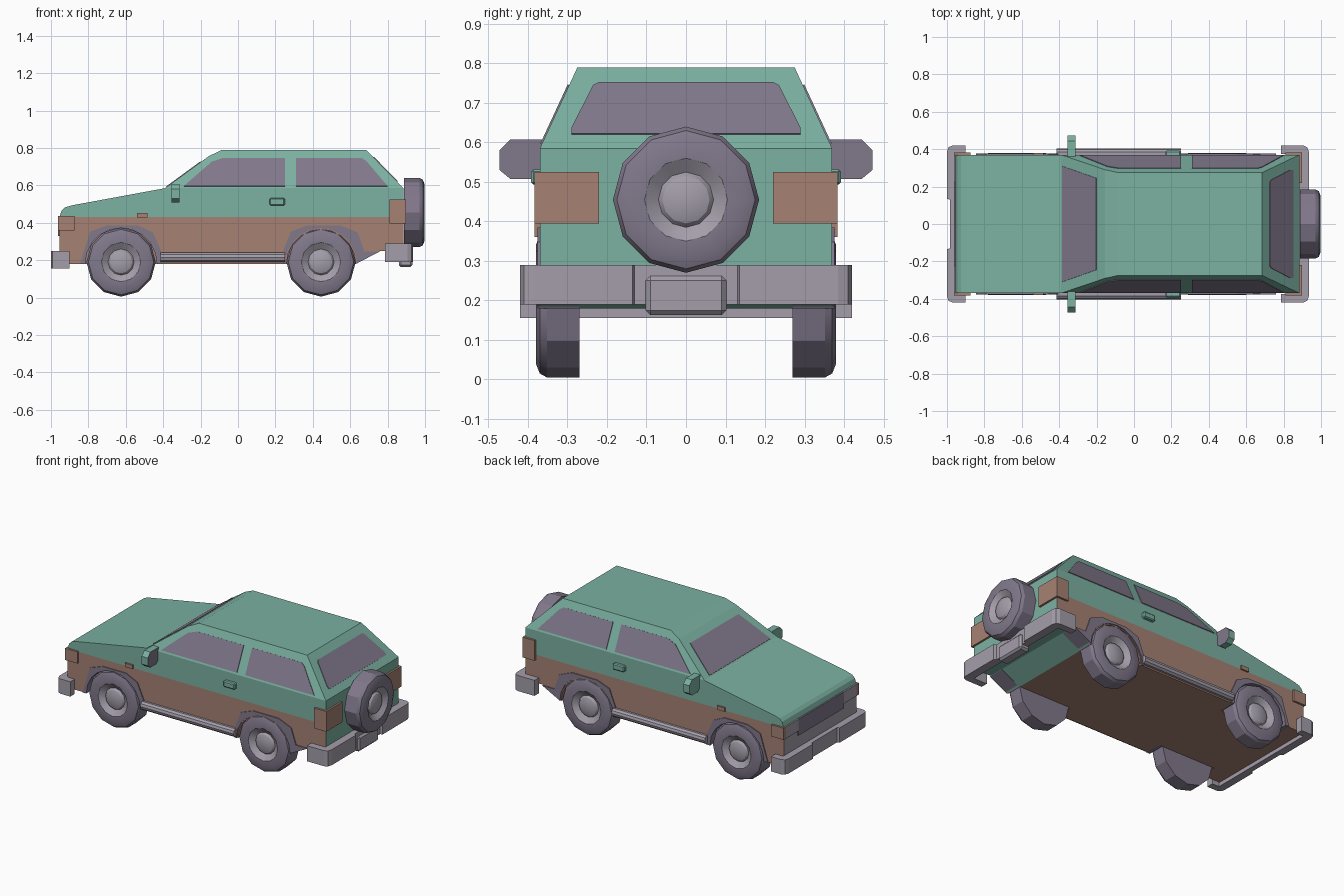
import bpy, bmesh, math
from mathutils import Vector

if "Cube" in bpy.data.objects:
    bpy.data.objects.remove(bpy.data.objects["Cube"])


def material(name, rgb):
    m = bpy.data.materials.new(name)
    m.use_nodes = True
    col = (*rgb, 1)
    m.diffuse_color = col
    m.node_tree.nodes["Principled BSDF"].inputs["Base Color"].default_value = col
    return m


GREEN = material("green paint", (0.2, 0.44, 0.36))
BROWN = material("brown trim", (0.38, 0.22, 0.17))
LILAC = material("dark lilac", (0.22, 0.19, 0.26))
GREY = material("light grey", (0.37, 0.34, 0.40))


def finish(bm, name, mats, smooth=None):
    bmesh.ops.recalc_face_normals(bm, faces=bm.faces)
    mesh = bpy.data.meshes.new(name)
    bm.to_mesh(mesh)
    bm.free()
    for m in mats:
        mesh.materials.append(m)
    ob = bpy.data.objects.new(name, mesh)
    bpy.context.collection.objects.link(ob)
    if smooth:
        bpy.ops.object.select_all(action='DESELECT')
        ob.select_set(True)
        bpy.context.view_layer.objects.active = ob
        bpy.ops.object.shade_smooth_by_angle(angle=math.radians(smooth))
    return ob


def prism(name, pts, axis, a, b, mats, rule=None, bevel=0, shape=None):
    """Extrude a flat outline along an axis from a to b."""
    place = {'x': lambda p, t: (t, p[0], p[1]),
             'y': lambda p, t: (p[0], t, p[1]),
             'z': lambda p, t: (p[0], p[1], t)}[axis]
    bm = bmesh.new()
    ends = [[bm.verts.new(place(p, t)) for p in pts] for t in (a, b)]
    bm.faces.new(ends[0])
    bm.faces.new(ends[1])
    n = len(pts)
    for i in range(n):
        j = (i + 1) % n
        bm.faces.new((ends[0][i], ends[0][j], ends[1][j], ends[1][i]))
    if shape:
        for v in bm.verts:
            v.co = shape(v.co)
    if bevel:
        bmesh.ops.bevel(bm, geom=bm.edges[:], offset=bevel, segments=1, affect='EDGES')
    bmesh.ops.recalc_face_normals(bm, faces=bm.faces)
    bm.normal_update()
    if rule:
        for f in bm.faces:
            f.material_index = rule(f.calc_center_median(), f.normal)
    return finish(bm, name, mats)


def box(name, x, y, z, mat, bevel=0):
    pts = [(x[0], z[0]), (x[1], z[0]), (x[1], z[1]), (x[0], z[1])]
    return prism(name, pts, 'y', y[0], y[1], [mat], bevel=bevel)


def plate(name, pts, mat, thick=0.004):
    """Thin panel laid on the outside of the cabin."""
    bm = bmesh.new()
    face = bm.faces.new([bm.verts.new(p) for p in pts])
    bm.normal_update()
    n = face.normal.copy()
    if n.dot(face.calc_center_median() - Vector((0.2, 0, 0.6))) < 0:
        n = -n
    new = bmesh.ops.extrude_face_region(bm, geom=[face], use_keep_orig=True)["geom"]
    for v in new:
        if isinstance(v, bmesh.types.BMVert):
            v.co += n * thick
    return finish(bm, name, [mat])


def arch(cx, r):
    return [(cx - r * math.cos(math.pi * i / 10), 0.18 + r * math.sin(math.pi * i / 10))
            for i in range(11)]


AXLES = (-0.625, 0.444)
SIDES = (("right", -1), ("left", 1))


# Lower body: solid core and side slabs with wheel openings
def lower_colour(c, n):
    if abs(n.y) > 0.5:
        return 0
    if c.x > 0.69:
        return 1
    return 2 if c.x < -0.9 and n.x < -0.9 else 0


start = [(-0.955, 0.43), (-0.955, 0.18)]
end = [(0.63, 0.18), (0.76, 0.25), (0.885, 0.25), (0.885, 0.43)]
wells = arch(AXLES[0], 0.2) + arch(AXLES[1], 0.185)
paints = [BROWN, GREEN, GREY]
prism("lower_body_core", start + end, 'y', -0.265, 0.265, paints, lower_colour)
for side, s in SIDES:
    prism(side + "_lower_side", start + wells + end, 'y', s * 0.265, s * 0.37,
          paints, lower_colour)

# Upper body with bonnet
prism("upper_body", [(-0.955, 0.43), (-0.943, 0.465), (-0.925, 0.482), (-0.89, 0.493),
                     (-0.39, 0.585), (0.885, 0.585), (0.885, 0.43)], 'y', -0.37, 0.37, [GREEN])


# Cabin leaning inwards to the roof
def lean(z):
    return 0.37 - (z - 0.585) * 0.095 / 0.205


prism("cabin", [(-0.39, 0.585), (-0.155, 0.757), (-0.085, 0.79), (0.685, 0.79), (0.885, 0.585)],
      'y', -1, 1, [GREEN], shape=lambda c: Vector((c.x, c.y * lean(c.z), c.z)))

# Windows
front_win = [(-0.29, 0.595), (-0.14, 0.725), (-0.08, 0.745), (0.25, 0.745), (0.25, 0.595)]
rear_win = [(0.31, 0.595), (0.31, 0.745), (0.66, 0.745), (0.685, 0.73), (0.8, 0.595)]
for side, s in SIDES:
    for part, outline in (("front", front_win), ("rear", rear_win)):
        plate(f"{side}_{part}_window", [(x, s * lean(z), z) for x, z in outline], LILAC)


def both(half):
    return half + [(-y, t) for y, t in reversed(half)]


plate("windscreen", [(x, y, 0.585 + (x + 0.39) * 0.172 / 0.235)
                     for y, x in both([(0.31, -0.383), (0.245, -0.2)])], LILAC)
plate("tailgate_window", [(0.885 - (z - 0.585) * 0.2 / 0.205, y, z) for y, z in
                          both([(0.29, 0.62), (0.29, 0.635), (0.235, 0.743), (0.22, 0.75)])], LILAC)

# Wheel arch flares
flares = {
    "front": [(-0.407, 0.18), (-0.407, 0.24), (-0.455, 0.348), (-0.535, 0.385),
              (-0.70, 0.385), (-0.79, 0.353), (-0.845, 0.18)],
    "rear": [(0.639, 0.185), (0.76, 0.247), (0.675, 0.247), (0.64, 0.348), (0.55, 0.385),
             (0.37, 0.385), (0.283, 0.353), (0.24, 0.245), (0.24, 0.18)]}
for (part, outer), cx in zip(flares.items(), AXLES):
    for side, s in SIDES:
        prism(f"{side}_{part}_flare", arch(cx, 0.192) + outer, 'y', s * 0.27, s * 0.376, [LILAC])


# Wheels turned from a profile of (radius, depth, material)
def wheel(name, centre, out):
    rings = [(0.185, 0, 0), (0.185, 0.082, 0), (0.175, 0.1, 0), (0.15, 0.11, 0),
             (0.105, 0.11, 0), (0.07, 0.085, 1), (0.06, 0.097, 1), (0.035, 0.106, 1)]
    out, up = Vector(out), Vector((0, 0, 1))
    across = out.cross(up)
    bm = bmesh.new()
    n = 12
    loops = []
    for r, t, _ in rings:
        loops.append([bm.verts.new(Vector(centre) + out * t + r * (
            up * math.cos(math.tau * i / n) + across * math.sin(math.tau * i / n)))
            for i in range(n)])
    for k in range(1, len(rings)):
        for i in range(n):
            j = (i + 1) % n
            f = bm.faces.new((loops[k - 1][i], loops[k - 1][j], loops[k][j], loops[k][i]))
            f.material_index = rings[k][2]
    bm.faces.new(loops[0])
    bm.faces.new(loops[-1]).material_index = 1
    finish(bm, name, [LILAC, GREY], smooth=28)


for part, cx in zip(("front", "rear"), AXLES):
    for side, s in SIDES:
        wheel(f"{side}_{part}_wheel", (cx, s * 0.27, 0.19), (0, s, 0))
wheel("spare_wheel", (0.888, 0, 0.455), (1, 0, 0))


# Wrap-around bumpers with a shallow centre recess
def bumper(name, s, tip, wrap, inner, z):
    half = [(inner, 0.375), (wrap, 0.375), (wrap, 0.42), (tip - 0.03, 0.42),
            (tip - 0.008, 0.41), (tip, 0.385), (tip, 0.135), (tip - 0.015, 0.13)]
    pts = [(s * x, y) for x, y in half]
    pts += [(x, -y) for x, y in reversed(pts)]
    prism(name, pts, 'z', z[0], z[1], [GREY])


bumper("front_bumper", -1, 1.0, 0.9, 0.95, (0.155, 0.25))
bumper("rear_bumper", 1, 0.935, 0.785, 0.88, (0.19, 0.29))
box("rear_step", (0.86, 0.933), (-0.102, 0.102), (0.163, 0.262), GREY, 0.012)

# Grille, lamps, mirrors, handles and side bars
box("grille", (-0.963, -0.94), (-0.23, 0.23), (0.33, 0.435), LILAC)
for side, s in SIDES:
    box(side + "_headlamp", (-0.963, -0.94), (s * 0.23, s * 0.36), (0.36, 0.435), GREY)
    box(side + "_corner_lamp", (-0.963, -0.875), (s * 0.355, s * 0.383), (0.36, 0.435), BROWN)
    box(side + "_tail_lamp", (0.81, 0.897), (s * 0.22, s * 0.383), (0.395, 0.525), BROWN)
    box(side + "_marker", (-0.54, -0.485), (s * 0.36, s * 0.38), (0.427, 0.452), BROWN)
    box(side + "_door_handle", (0.168, 0.25), (s * 0.36, s * 0.392), (0.493, 0.532), GREEN, 0.006)
    prism(side + "_mirror", [(s * y, z) for y, z in (
        (0.36, 0.608), (0.445, 0.608), (0.472, 0.58), (0.472, 0.53), (0.445, 0.508), (0.39, 0.508),
        (0.36, 0.53))], 'x', -0.355, -0.312, [GREEN, LILAC], lambda c, n: int(n.x > 0.9))
    bar = [(s * 0.376 + 0.027 * math.cos(math.tau * i / 10),
            0.215 + 0.027 * math.sin(math.tau * i / 10)) for i in range(10)]
    prism(side + "_side_bar", bar, 'x', -0.415, 0.25, [GREY])
